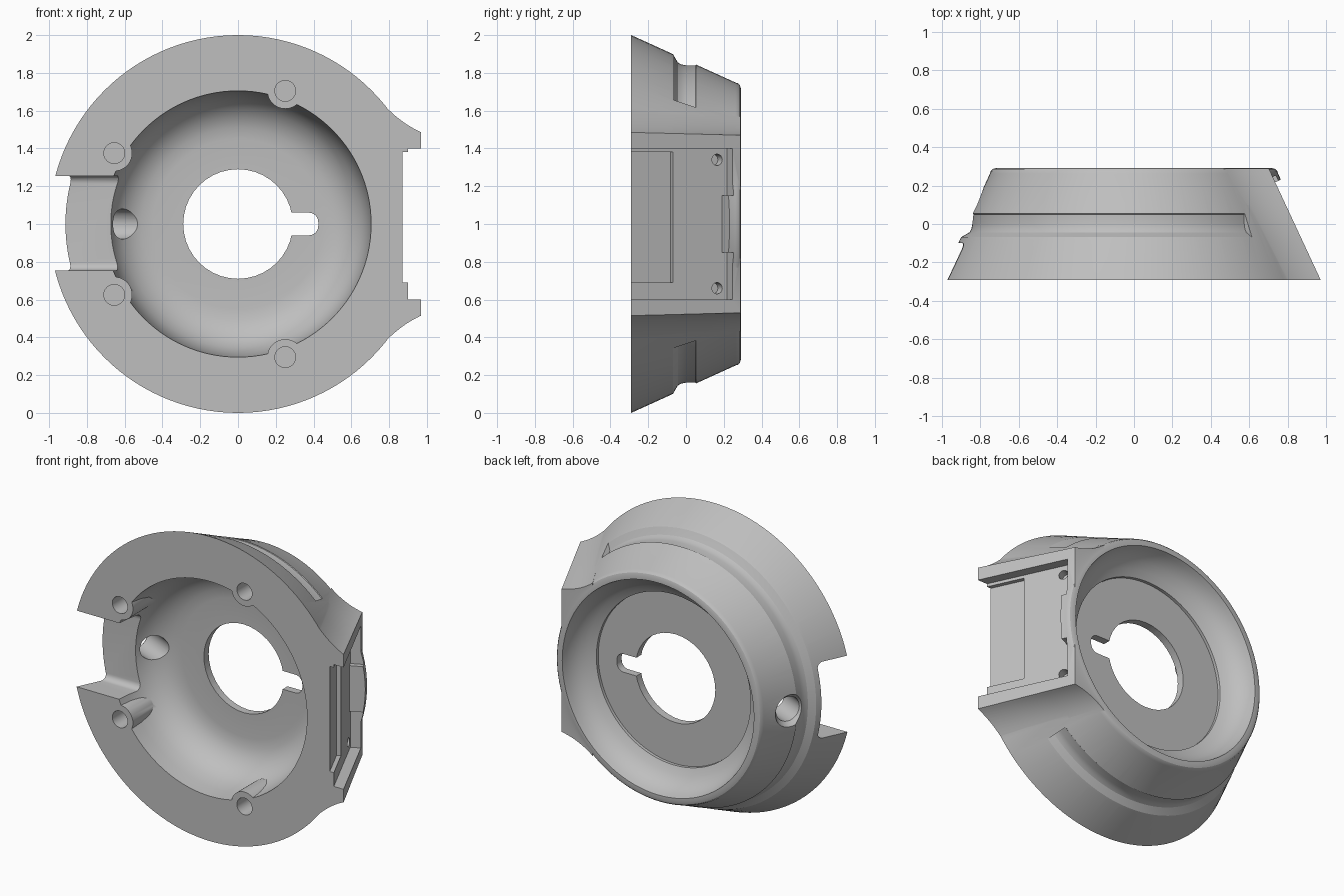
import bpy, bmesh, math
from mathutils import Vector

if "Cube" in bpy.data.objects:
    bpy.data.objects.remove(bpy.data.objects["Cube"])

FRONT, BACK, MID = -0.29, 0.29, 1.0
TAPER = 0.455

grey = bpy.data.materials.new("plain_grey")
grey.use_nodes = True
grey.diffuse_color = (0.52, 0.52, 0.52, 1)
grey.node_tree.nodes["Principled BSDF"].inputs["Base Color"].default_value = (0.52, 0.52, 0.52, 1)


def loft(name, rings, wrap=False):
    """Skin closed rings of points; cap the ends unless the rings wrap around."""
    bm = bmesh.new()
    vs = [[bm.verts.new(p) for p in ring] for ring in rings]
    n = len(vs[0])
    pairs = list(zip(vs, vs[1:])) + ([(vs[-1], vs[0])] if wrap else [])
    for a, b in pairs:
        for i in range(n):
            j = (i + 1) % n
            bm.faces.new((a[i], a[j], b[j], b[i]))
    if not wrap:
        bm.faces.new(vs[0])
        bm.faces.new(vs[-1])
    bmesh.ops.remove_doubles(bm, verts=bm.verts, dist=1e-5)
    bmesh.ops.recalc_face_normals(bm, faces=bm.faces)
    mesh = bpy.data.meshes.new(name)
    bm.to_mesh(mesh)
    bm.free()
    mesh.materials.append(grey)
    obj = bpy.data.objects.new(name, mesh)
    bpy.context.collection.objects.link(obj)
    return obj


def revolve(name, profile, start=0, end=360, steps=120):
    """Turn an (r, y) profile about the y axis at mid height."""
    full = end - start == 360
    angles = [math.radians(start + (end - start) * i / steps) for i in range(steps + (not full))]
    return loft(name, [[(r * math.cos(a), y, MID + r * math.sin(a)) for r, y in profile]
                       for a in angles], full)


def disc(centre, u, v, r, n=40):
    c, u, v = Vector(centre), Vector(u), Vector(v)
    return [c + r * (u * math.cos(math.tau * i / n) + v * math.sin(math.tau * i / n)) for i in range(n)]


def bar(name, x, z, r, y0, y1):
    return loft(name, [disc((x, y, z), (1, 0, 0), (0, 0, 1), r) for y in (y0, y1)])


def combine(target, tool, operation="DIFFERENCE"):
    mod = target.modifiers.new("cut", "BOOLEAN")
    mod.operation, mod.solver, mod.object = operation, "EXACT", tool
    bpy.context.view_layer.objects.active = target
    bpy.ops.object.modifier_apply(modifier=mod.name)
    bpy.data.objects.remove(tool)


# Tapered round body, a little long at the front and trimmed later
body = revolve("housing", [(0, -0.35), (1 + TAPER * 0.06, -0.35), (0.749, 0.262), (0.745, 0.275),
                           (0.736, 0.285), (0.72, BACK), (0, BACK)])

# Flat-sided block blended into the round body by concave curves
front_curve = [Vector(p) for p in ((0.768, 0.635), (0.86, 0.535), (0.97, 0.485))]
back_curve = [Vector(p) for p in ((0.475, 0.568), (0.57, 0.492), (0.70, 0.47))]


def block_ring(y):
    t = (y - FRONT) / (BACK - FRONT)
    a, b, c = (p.lerp(q, t) if t >= 0 else p + (q - p) * t for p, q in zip(front_curve, back_curve))
    pts = []
    for i in range(13):
        s = i / 12
        pts.append(a * (1 - s) ** 2 + b * 2 * s * (1 - s) + c * s * s)
    return [(p.x, y, MID + p.y) for p in pts] + [(p.x, y, MID - p.y) for p in reversed(pts)]


combine(body, loft("side_block", [block_ring(y) for y in (-0.35, -0.1, 0.1, BACK - 0.0005)]), "UNION")


def slab(name, x0, x1, y0, y1, z0, z1):
    return loft(name, [[(x0, y, z0), (x1, y, z0), (x1, y, z1), (x0, y, z1)] for y in (y0, y1)])


combine(body, slab("front_trim", -2, 2, -1, FRONT, -1, 3))

# Bowl cavity, leaving four screw bosses standing against its wall
cavity = revolve("cavity", [(0, -0.4), (0.705, -0.4), (0.705, FRONT), (0.697, -0.2), (0.682, -0.12),
                            (0.655, -0.055), (0.615, -0.005), (0.565, 0.032), (0.51, 0.053),
                            (0.45, 0.06), (0, 0.06)])
boss_spots = [(x, MID + s * z) for x, z in ((0.25, 0.705), (-0.655, 0.375)) for s in (1, -1)]
for x, z in boss_spots:
    combine(cavity, bar("boss", x, z, 0.095, -0.5, -0.07))
combine(body, cavity)
for x, z in boss_spots:
    combine(body, bar("boss_hole", x, z, 0.055, -0.4, -0.13))

# Back dish with a small step round the centre plate
combine(body, revolve("back_dish", [(0, 0.4), (0.70, 0.4), (0.696, BACK), (0.688, 0.26), (0.672, 0.222),
                                    (0.645, 0.185), (0.605, 0.152), (0.56, 0.13), (0.56, 0.11), (0, 0.11)]))

# Centre opening and key slot
combine(body, bar("centre_hole", 0, MID, 0.29, -0.1, 0.2))
corner = 0.05
slot = [(0.1, -0.06), (0.1, 0.06)]
for s in (1, -1):
    for i in range(9):
        a = math.radians(90 - i * 90 / 8) if s == 1 else math.radians(-i * 90 / 8)
        slot.append((0.375 + corner * math.cos(a), s * 0.01 + corner * math.sin(a)))
combine(body, loft("key_slot", [[(x, y, MID + z) for x, z in slot] for y in (-0.1, 0.2)]))

# Shallow groove running round the outside
combine(body, revolve("outer_groove", [(1.1, -0.085), (0.907, -0.085), (0.898, -0.068), (0.875, -0.055),
                                       (0.855, -0.043), (0.845, -0.025), (0.84, 0), (0.84, 0.05),
                                       (0.86, 0.07), (1.1, 0.07)], 47, 313))

# Notch in the rim on the right, with filleted floor corners
notch = [(-0.245, -0.5), (0.255, -0.5)]
for s in (1, -1):
    for i in range(7):
        a = math.radians(i * 15 if s == 1 else 90 + i * 15)
        notch.append((0.005 + s * 0.21 + 0.04 * math.cos(a), -0.14 + 0.04 * math.sin(a)))
combine(body, loft("rim_notch", [[(x, y, MID + z) for z, y in reversed(notch)] for x in (-1.2, -0.55)]))

# Slanted cable hole with a countersunk mouth
axis, across = Vector((-0.907, 0.42, 0)), Vector((0.42, 0.907, 0))
mouth = Vector((-0.82, 0.09, MID))
combine(body, loft("cable_hole", [disc(mouth + axis * t, across, (0, 0, 1), r)
                                  for t, r in ((-0.35, 0.08), (-0.03, 0.08), (0.0, 0.105), (0.15, 0.115))]))

# Stepped pocket sunk square into the slanted flat
slope = (0.97 - 0.70) / (BACK - FRONT)
inward = Vector((-1, -slope, 0)).normalized()
along = Vector((-slope, 1, 0)).normalized()


def on_flat(y, z, depth):
    return Vector((0.97 - slope * (y - FRONT), y, z)) + inward * depth


def sink(name, outline, top, bottom):
    combine(body, loft(name, [[on_flat(y, z, d) for y, z in outline] for d in (top, bottom)]))


sink("pocket", [(-0.5, 0.6), (0.245, 0.6), (0.245, 0.85), (0.217, 0.85),
                (0.217, 1.15), (0.245, 1.15), (0.245, 1.4), (-0.5, 1.4)], -0.05, 0.064)
sink("deep_pocket", [(-0.5, 0.69), (-0.043, 0.69), (-0.043, 1.38), (-0.5, 1.38)], 0.02, 0.091)
for s in (1, -1):
    combine(body, loft("pocket_hole", [disc(on_flat(0.192, MID + s * 0.34, d), along, (0, 0, 1), 0.03, 24)
                                       for d in (0.03, 0.12)]))

# Smooth curved walls, keep the edges crisp
bpy.ops.object.select_all(action="DESELECT")
body.select_set(True)
bpy.context.view_layer.objects.active = body
bpy.ops.object.shade_smooth_by_angle(angle=math.radians(28))
